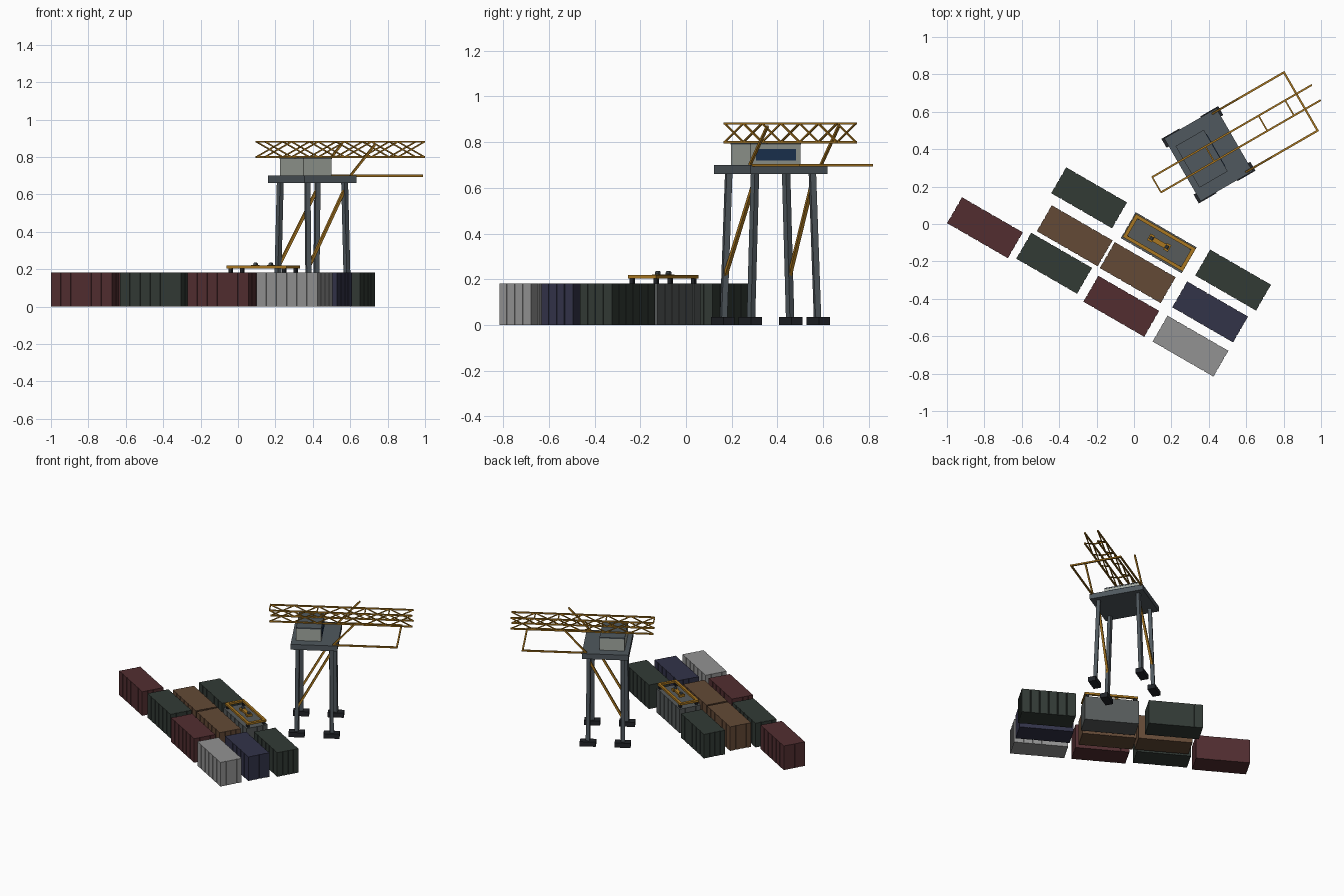
import bpy, bmesh
from math import radians
from mathutils import Vector, Matrix

if "Cube" in bpy.data.objects:
    bpy.data.objects.remove(bpy.data.objects["Cube"])

def mat(name, rgb):
    m = bpy.data.materials.new(name)
    m.diffuse_color = (*rgb, 1)
    m.use_nodes = True
    m.node_tree.nodes["Principled BSDF"].inputs["Base Color"].default_value = m.diffuse_color
    return m

SLATE = mat("slate", (.080, .098, .112))
DARK = mat("dark", (.015, .017, .021))
YELLOW = mat("yellow", (.40, .185, .015))
WALL = mat("wall", (.36, .39, .35))
GLASS = mat("glass", (.014, .042, .105))
RED = mat("red", (.084, .027, .030))
GREEN = mat("green", (.032, .043, .036))
BROWN = mat("brown", (.126, .068, .037))
NAVY = mat("navy", (.032, .033, .066))
LIGHT = mat("light", (.29, .29, .29))
GREY = mat("grey", (.095, .105, .105))

def frame(x, y, deg):
    return Matrix.Translation((x, y, 0)) @ Matrix.Rotation(radians(deg), 4, 'Z')

def finish(name, bm, material, M):
    bmesh.ops.recalc_face_normals(bm, faces=bm.faces)
    me = bpy.data.meshes.new(name)
    bm.to_mesh(me)
    bm.free()
    me.materials.append(material)
    ob = bpy.data.objects.new(name, me)
    ob.matrix_world = M
    bpy.context.collection.objects.link(ob)
    return ob

def box(name, c, s, material, M):
    bm = bmesh.new()
    bmesh.ops.create_cube(bm, size=1, matrix=Matrix.Translation(c) @ Matrix.Diagonal((*s, 1)))
    return finish(name, bm, material, M)

def add_beam(bm, a, b, w, sides=4):
    a, b = Vector(a), Vector(b)
    d = b - a
    R = d.to_track_quat('Z', 'Y').to_matrix().to_4x4()
    spin = Matrix.Rotation(radians(180 / sides), 4, 'Z')
    r = w * .5 * (2 ** .5 if sides == 4 else 1)
    bmesh.ops.create_cone(bm, cap_ends=True, segments=sides, radius1=r, radius2=r, depth=d.length,
                          matrix=Matrix.Translation((a + b) / 2) @ R @ spin)

def beams(name, pairs, w, material, M, sides=4):
    bm = bmesh.new()
    for a, b in pairs:
        add_beam(bm, a, b, w, sides)
    return finish(name, bm, material, M)

# Containers: outline with narrow grooves extruded upward
def container(name, x, y, material, L=.376, W=.16, H=.182, depth=.003):
    def side(length, n, half, rot):
        pts, step = [rot(-length / 2, -half)], length / n
        for i in range(1, n):
            s = -length / 2 + i * step
            for f, o in ((-.004, 0), (-.003, depth), (.003, depth), (.004, 0)):
                pts.append(rot(s + f, -half + o))
        return pts
    pts = (side(L, 6, W / 2, lambda s, o: (s, o)) + side(W, 4, L / 2, lambda s, o: (-o, s))
           + side(L, 6, W / 2, lambda s, o: (-s, -o)) + side(W, 4, L / 2, lambda s, o: (o, -s)))
    bm = bmesh.new()
    f = bm.faces.new([bm.verts.new((*p, 0)) for p in pts])
    top = bmesh.ops.extrude_face_region(bm, geom=[f])['geom']
    bmesh.ops.translate(bm, vec=(0, 0, H), verts=[g for g in top if isinstance(g, bmesh.types.BMVert)])
    if len([g for g in bm.faces if abs(g.normal.z) > .9 and g.calc_center_median().z < .01]) == 0:
        bm.faces.new([v for v in bm.verts if v.co.z < .01])
    return finish(name, bm, material, frame(x, y, -30))

for i, (x, y, m) in enumerate([
        (-.797, -.02, RED), (-.24, .14, GREEN), (-.317, -.063, BROWN), (-.427, -.21, GREEN),
        (.132, -.10, GREY), (.02, -.26, BROWN), (-.068, -.44, RED),
        (.53, -.30, GREEN), (.407, -.47, NAVY), (.302, -.653, LIGHT)]):
    container(f"container_{i + 1}", x, y, m)

# Spreader resting on the grey container
S = frame(.135, -.10, -30)
for s in (-1, 1):
    box("spreader_long_bar", (0, s * .062, .212), (.37, .018, .015), YELLOW, S)
    box("spreader_end_bar", (s * .175, 0, .212), (.02, .14, .015), YELLOW, S)
    for t in (-1, 1):
        box("spreader_twistlock", (s * .165, t * .06, .192), (.018, .018, .026), DARK, S)
    box("spreader_head_end", (s * .05, 0, .213), (.028, .04, .018), YELLOW, S)
    beams("spreader_pulley", [((s * .047, -.009, .226), (s * .047, .009, .226))], .02, SLATE, S, 10)
box("spreader_head_block", (0, 0, .213), (.125, .026, .016), YELLOW, S)

# Crane portal: feet, leaning legs, braces, deck
C = frame(.398, .37, 30)
for p in (-1, 1):
    for q in (-1, 1):
        box("foot", (p * .12, q * .172, .0175), (.11, .055, .035), DARK, C)
        beams("leg", [((p * .12, q * .168, .03), (p * .115, q * .145, .665))], .026, SLATE, C)
for q in (-1, 1):
    beams("leg_brace", [((-.118, q * .163, .21), (.115, q * .147, .63))], .015, YELLOW, C)
box("deck", (0, 0, .68), (.322, .388, .04), SLATE, C)

# Machinery cabin
box("cabin", (-.042, 0, .745), (.172, .254, .09), WALL, C)
box("cabin_roof", (-.042, 0, .793), (.174, .256, .008), SLATE, C)
box("cabin_window", (.045, 0, .745), (.006, .20, .052), GLASS, C)

# Boom: two flat lattice trusses joined by rungs
Z0, Z1, P0, P1, N = .80, .882, -.32, .665, 6
node = [P0 + (P1 - P0) * i / N for i in range(N + 1)]
for q in (-.047, .047):
    beams("boom_chords", [((P0, q, z), (P1, q, z)) for z in (Z0, Z1)], .010, YELLOW, C)
    lattice = []
    for a, b in zip(node, node[1:]):
        lattice += [((a, q, Z0), (b, q, Z1)), ((a, q, Z1), (b, q, Z0))]
    beams("boom_lattice", lattice, .007, YELLOW, C)
beams("boom_rungs", [((node[i], -.047, Z1), (node[i], .047, Z1)) for i in (0, 2, 4, 5)], .008, YELLOW, C)

# Outrigger frame with rising stays
for q in (-.18, .18):
    beams("outrigger_bar", [((.13, q, .70), (.57, q, .70))], .011, YELLOW, C)
    beams("outrigger_stay", [((.13, q, .70), (.285, q, .87))], .011, YELLOW, C)
beams("outrigger_end_bar", [((.57, -.185, .70), (.57, .185, .70))], .011, YELLOW, C)
